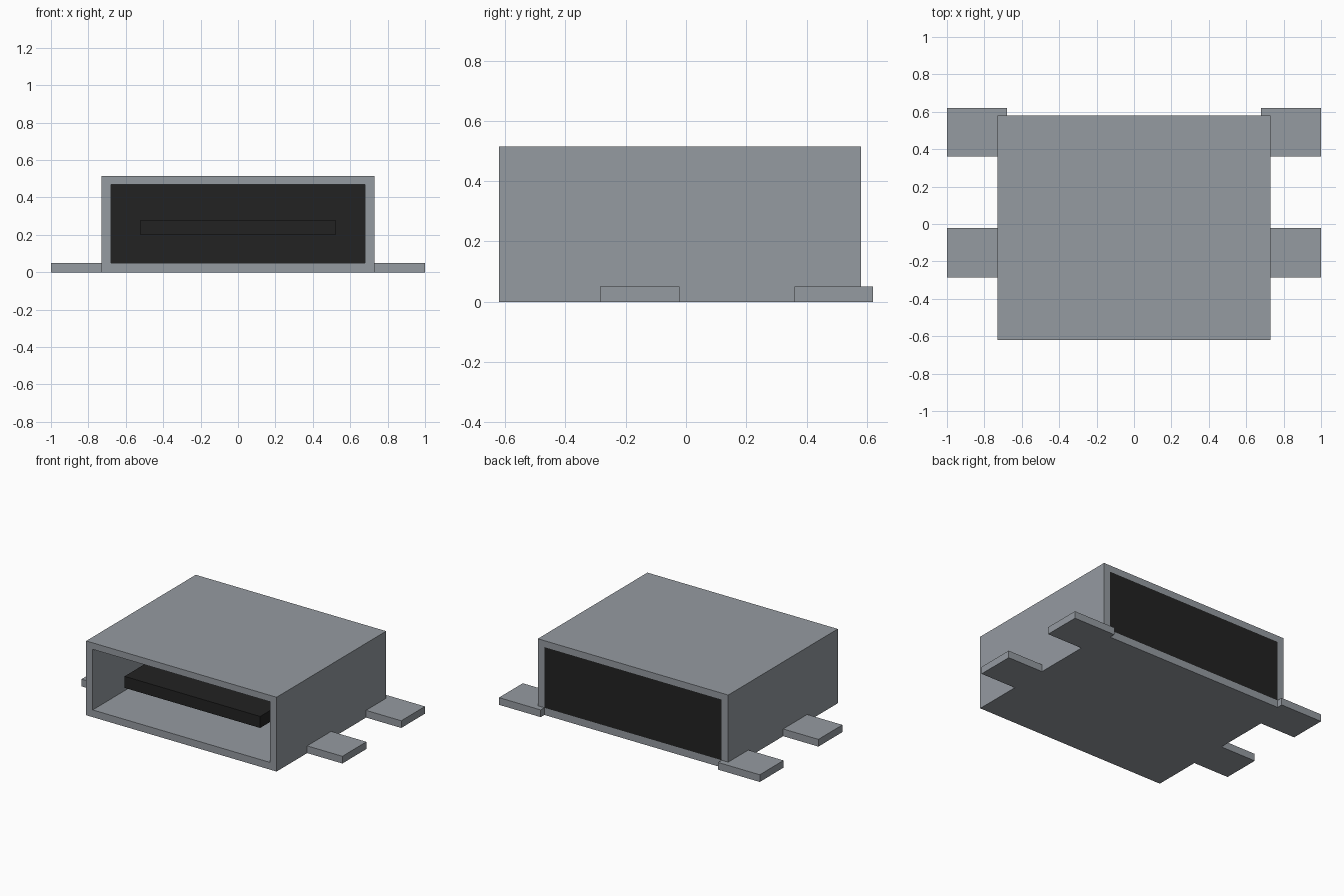
import bpy
import bmesh

cube = bpy.data.objects.get("Cube")
if cube:
    bpy.data.objects.remove(cube, do_unlink=True)


def make_material(name, color):
    mat = bpy.data.materials.new(name)
    mat.use_nodes = True
    mat.diffuse_color = color
    mat.node_tree.nodes["Principled BSDF"].inputs["Base Color"].default_value = color
    return mat


metal = make_material("grey metal", (0.30, 0.325, 0.355, 1))
plastic = make_material("black plastic", (0.016, 0.016, 0.016, 1))


def finish(name, bm, mat):
    bmesh.ops.recalc_face_normals(bm, faces=bm.faces)
    mesh = bpy.data.meshes.new(name)
    bm.to_mesh(mesh)
    bm.free()
    mesh.materials.append(mat)
    obj = bpy.data.objects.new(name, mesh)
    bpy.context.collection.objects.link(obj)
    return obj


def box(name, low, high, mat):
    bm = bmesh.new()
    bmesh.ops.create_cube(bm, size=1)
    for v in bm.verts:
        v.co = [(a + b) / 2 + c * (b - a) for a, b, c in zip(low, high, v.co)]
    return finish(name, bm, mat)


FRONT, BACK = -0.62, 0.58
OUTER = (0.73, 0.0, 0.515)     # half width, bottom, top
INNER = (0.68, 0.05, 0.47)


def rect(bm, size, y):
    w, z0, z1 = size
    return [bm.verts.new((x, y, z)) for x, z in ((-w, z0), (w, z0), (w, z1), (-w, z1))]


# Metal shell: a rectangular tube open at both ends
bm = bmesh.new()
loops = [rect(bm, OUTER, FRONT), rect(bm, OUTER, BACK),
         rect(bm, INNER, BACK), rect(bm, INNER, FRONT)]
for k in range(4):
    a, b = loops[k], loops[(k + 1) % 4]
    for i in range(4):
        j = (i + 1) % 4
        bm.faces.new((a[i], a[j], b[j], b[i]))
finish("shell", bm, metal)

# Plastic block that closes the back, and the contact tongue
box("rear_block", (-0.68, 0.30, 0.05), (0.68, BACK, 0.47), plastic)
box("tongue", (-0.52, -0.50, 0.20), (0.52, 0.30, 0.28), plastic)

# Mounting tabs, mirrored to both sides
for name, y0, y1 in (("front_tab", -0.285, -0.022), ("rear_tab", 0.36, 0.62)):
    tab = box(name + "s", (0.68, y0, 0), (1.0, y1, 0.05), metal)
    tab.modifiers.new("Mirror", "MIRROR").use_axis[0] = True
